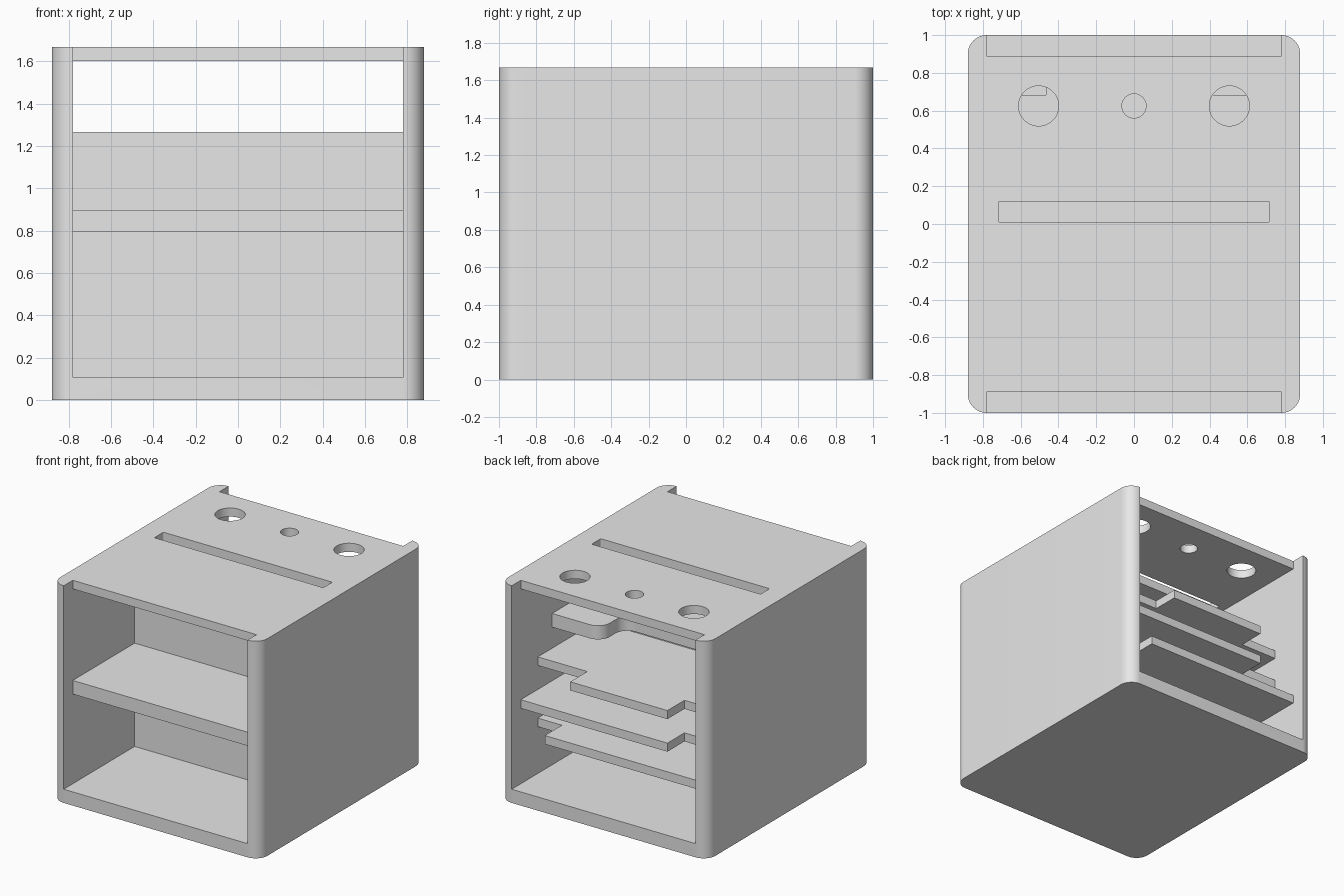
import bpy, bmesh, math
from mathutils import Vector

cube = bpy.data.objects.get("Cube")
if cube:
    bpy.data.objects.remove(cube, do_unlink=True)

# Main dimensions
W, D, H = 0.88, 1.0, 1.667       # half width, half depth, height
IN = 0.78                        # half width of the inside
WALL, THIN = 0.105, 0.066        # board thicknesses
LIP = 0.89                       # depth reached by top plate and boards
DIV = -0.14                      # front face of the divider

grey = bpy.data.materials.new("light_grey")
grey.use_nodes = True
color = (0.8, 0.8, 0.8, 1)
grey.diffuse_color = color
grey.node_tree.nodes["Principled BSDF"].inputs["Base Color"].default_value = color


def prism(name, pts, lo, hi, axis="z"):
    """Extrude a closed profile: (x, y) along z, or (y, z) along x."""
    bm = bmesh.new()
    place = (lambda a, b: (a, b, lo)) if axis == "z" else (lambda a, b: (lo, a, b))
    face = bm.faces.new([bm.verts.new(place(a, b)) for a, b in pts])
    out = bmesh.ops.extrude_face_region(bm, geom=[face])
    step = Vector((0, 0, hi - lo)) if axis == "z" else Vector((hi - lo, 0, 0))
    bmesh.ops.translate(bm, vec=step, verts=[v for v in out["geom"] if isinstance(v, bmesh.types.BMVert)])
    bmesh.ops.recalc_face_normals(bm, faces=bm.faces)
    mesh = bpy.data.meshes.new(name)
    bm.to_mesh(mesh)
    bm.free()
    mesh.materials.append(grey)
    obj = bpy.data.objects.new(name, mesh)
    bpy.context.collection.objects.link(obj)
    return obj


def arc(cx, cy, r, start, end, n=14):
    return [(cx + r * math.cos(math.radians(start + (end - start) * i / n)),
             cy + r * math.sin(math.radians(start + (end - start) * i / n))) for i in range(n + 1)]


def rect(x0, x1, y0, y1):
    return [(x0, y0), (x1, y0), (x1, y1), (x0, y1)]


def rounded_rect(w, y0, y1, r):
    pts = []
    for x, y, a in ((w - r, y1 - r, 0), (r - w, y1 - r, 90), (r - w, y0 + r, 180), (w - r, y0 + r, 270)):
        pts += arc(x, y, r, a, a + 90)
    return pts


def select_only(obj):
    bpy.ops.object.select_all(action="DESELECT")
    obj.select_set(True)
    bpy.context.view_layer.objects.active = obj


def cut(obj, cutter):
    cutter.hide_render = True
    mod = obj.modifiers.new("cut", "BOOLEAN")
    mod.operation, mod.solver, mod.object = "DIFFERENCE", "EXACT", cutter
    select_only(obj)
    bpy.ops.object.modifier_apply(modifier=mod.name)
    bpy.data.objects.remove(cutter, do_unlink=True)


# Housing: rounded block with an open front and back and a recessed top plate
housing = prism("housing", rounded_rect(W, -D, D, W - IN), 0, H)
far, above, ceiling = 1.2, 2.0, H - THIN
cavity = [(-far, WALL), (far, WALL), (far, above), (LIP, above), (LIP, ceiling),
          (-LIP, ceiling), (-LIP, above), (-far, above)]
cut(housing, prism("cavity_cutter", cavity, -IN, IN, "x"))

# Slot and round holes through the top plate
cut(housing, prism("slot_cutter", rounded_rect(0.717, 0.01, 0.12, 0.008), 1.5, above))
for x, r in ((-0.505, 0.106), (0, 0.064), (0.505, 0.106)):
    cut(housing, prism("hole_cutter", arc(x, 0.625, r, 0, 360, 48)[:-1], 1.5, above))

# Divider and front shelf
BACK = DIV + WALL
TOP = 1.267
divider = prism("divider", rect(-IN, IN, DIV, BACK), WALL, TOP)
front_shelf = prism("front_shelf", rect(-IN, IN, -LIP, DIV), 0.793, 0.898)

# Rear shelves, each with its own stepped back edge listed from +x to -x
STEP, TAB, NOTCH = 0.683, 0.36, -0.465
edge_top = ([(IN, 0.51)] + arc(TAB + 0.1, 0.41, 0.1, 90, 180)
            + arc(TAB - 0.1, 0.34, 0.1, 0, -90) + [(-IN, 0.24)])
edge_upper = [(IN, STEP), (TAB, STEP), (TAB, LIP), (NOTCH, LIP), (NOTCH, STEP), (-IN, STEP)]
edge_middle = [(IN, LIP), (NOTCH, LIP), (NOTCH, STEP), (-IN, STEP)]
edge_lower = [(IN, STEP), (0.576, STEP), (0.576, LIP), (-IN, LIP)]
shelves = [("rear_top_shelf", edge_top, TOP, WALL), ("rear_upper_shelf", edge_upper, 1.0, THIN),
           ("rear_middle_shelf", edge_middle, 0.75, THIN), ("rear_lower_shelf", edge_lower, 0.53, THIN)]
parts = [housing]
for name, edge, top, thick in shelves:
    parts.append(prism(name, [(-IN, BACK), (IN, BACK)] + edge, top - thick, top))

# Smooth the round corners, keep the board edges sharp
for part in parts:
    select_only(part)
    bpy.ops.object.shade_smooth_by_angle(angle=math.radians(30))
